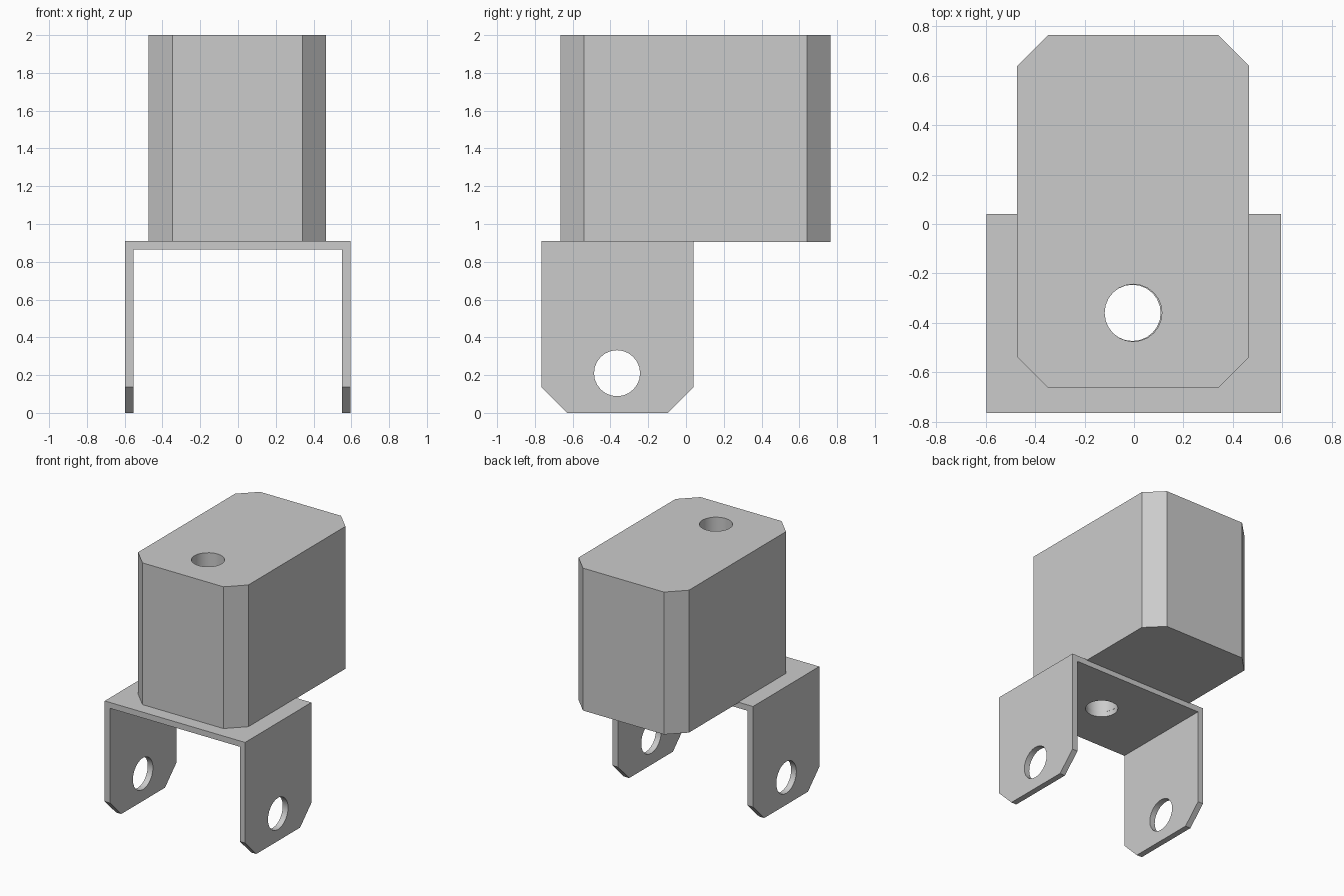
import bpy, bmesh
from math import radians
from mathutils import Matrix, Vector

if "Cube" in bpy.data.objects:
    bpy.data.objects.remove(bpy.data.objects["Cube"], do_unlink=True)

grey = bpy.data.materials.new("light grey")
grey.use_nodes = True
grey.diffuse_color = (0.6, 0.6, 0.6, 1)
grey.node_tree.nodes["Principled BSDF"].inputs["Base Color"].default_value = (0.6, 0.6, 0.6, 1)


def finish(name, bm):
    bmesh.ops.recalc_face_normals(bm, faces=bm.faces[:])
    mesh = bpy.data.meshes.new(name)
    bm.to_mesh(mesh)
    bm.free()
    mesh.materials.append(grey)
    obj = bpy.data.objects.new(name, mesh)
    bpy.context.collection.objects.link(obj)
    return obj


def prism(points, direction):
    """Extrude a closed outline along a direction."""
    bm = bmesh.new()
    face = bm.faces.new([bm.verts.new(p) for p in points])
    moved = bmesh.ops.extrude_face_region(bm, geom=[face])["geom"]
    bmesh.ops.translate(bm, vec=direction,
                        verts=[v for v in moved if isinstance(v, bmesh.types.BMVert)])
    return bm


def chamfer(bm, width, rule):
    edges = [e for e in bm.edges if rule(e)]
    bmesh.ops.bevel(bm, geom=edges, offset=width, offset_type='OFFSET',
                    segments=1, affect='EDGES')


def drill(obj, center, radius, depth, axis):
    """Cut a round hole along x or z."""
    bm = bmesh.new()
    turn = Matrix.Rotation(radians(90), 4, 'Y') if axis == 'x' else Matrix()
    bmesh.ops.create_cone(bm, cap_ends=True, segments=24, radius1=radius, radius2=radius,
                          depth=depth, matrix=Matrix.Translation(center) @ turn)
    cutter = finish("hole_cutter", bm)
    cutter.hide_render = True
    mod = obj.modifiers.new("hole", 'BOOLEAN')
    mod.operation, mod.solver, mod.object = 'DIFFERENCE', 'EXACT', cutter
    bpy.context.view_layer.objects.active = obj
    bpy.ops.object.modifier_apply(modifier=mod.name)
    bpy.data.objects.remove(cutter, do_unlink=True)


# Body block with chamfered upright corners and a vertical bore
x0, x1, y0, y1, z0 = -0.473, 0.466, -0.664, 0.765, 0.905
bm = prism([(x0, y0, z0), (x1, y0, z0), (x1, y1, z0), (x0, y1, z0)], Vector((0, 0, 2 - z0)))
chamfer(bm, 0.125, lambda e: abs(e.verts[0].co.z - e.verts[1].co.z) > 1)
block = finish("body_block", bm)
drill(block, (-0.003, -0.36, 1.4), 0.116, 3, 'z')

# U-shaped bracket with clipped leg ends
left, right, front, back, top, t = -0.598, 0.596, -0.765, 0.04, 0.91, 0.045
outline = [(left, 0), (left, top), (right, top), (right, 0),
           (right - t, 0), (right - t, top - t), (left + t, top - t), (left + t, 0)]
bm = prism([(x, front, z) for x, z in outline], Vector((0, back - front, 0)))
chamfer(bm, 0.137, lambda e: all(v.co.z < 0.01 for v in e.verts)
        and abs(e.verts[0].co.y - e.verts[1].co.y) < 0.01)
bracket = finish("u_bracket", bm)

# Pivot holes through both legs, and the plate hole under the bore
drill(bracket, (0, -0.365, 0.21), 0.122, 3, 'x')
drill(bracket, (-0.006, -0.36, top), 0.114, 0.4, 'z')

# Smooth hole walls, crisp flat faces
for obj in (block, bracket):
    bpy.ops.object.select_all(action='DESELECT')
    obj.select_set(True)
    bpy.context.view_layer.objects.active = obj
    bpy.ops.object.shade_smooth_by_angle(angle=radians(30))
